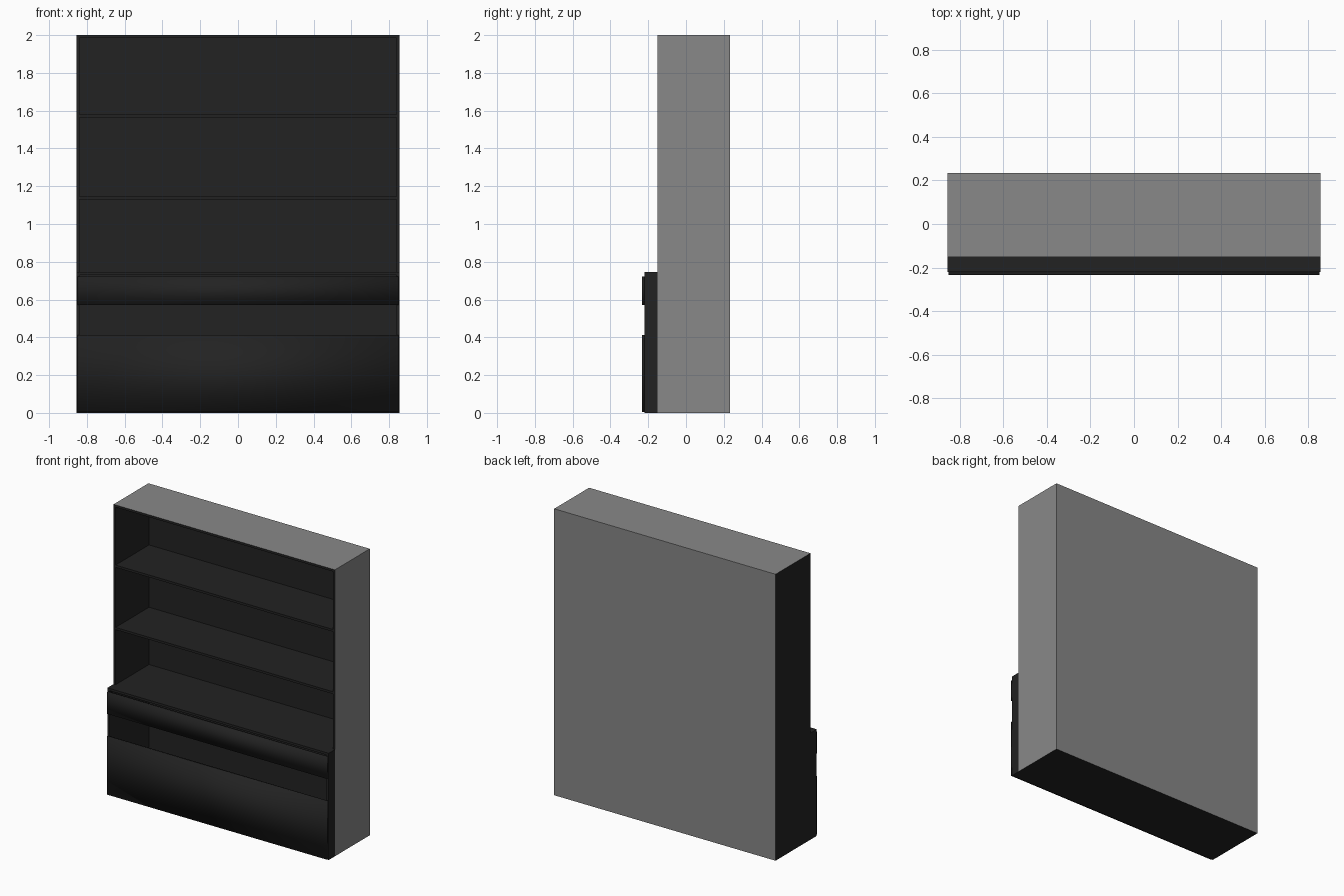
import bpy, bmesh
from mathutils import Vector

if "Cube" in bpy.data.objects:
    bpy.data.objects.remove(bpy.data.objects["Cube"])


def material(name, value):
    m = bpy.data.materials.new(name)
    m.diffuse_color = (value, value, value, 1)
    m.use_nodes = True
    m.node_tree.nodes["Principled BSDF"].inputs["Base Color"].default_value = m.diffuse_color
    return m


BLACK = material("black_wood", 0.016)
GREY = material("grey_outer", 0.246)

W, BACK, FRONT, LOW_FRONT, PANEL_FRONT = 0.855, 0.233, -0.152, -0.22, -0.233
T = 0.016            # board thickness
TOP, LEDGE = 2.0, 0.745
IN = W - T           # inner half width


def board(name, x, y, z, grey_dir=None, smooth=False):
    """Box from (min, max) ranges; faces pointing along any grey_dir are grey."""
    bm = bmesh.new()
    bmesh.ops.create_cube(bm, size=1)
    for v in bm.verts:
        v.co = Vector([r[0] if c < 0 else r[1] for c, r in zip(v.co, (x, y, z))])
    bm.normal_update()
    for f in bm.faces:
        f.smooth = smooth
        if any(f.normal.dot(Vector(d)) > 0.9 for d in grey_dir or []):
            f.material_index = 1
    me = bpy.data.meshes.new(name)
    bm.to_mesh(me)
    bm.free()
    me.materials.append(BLACK)
    me.materials.append(GREY)
    ob = bpy.data.objects.new(name, me)
    bpy.context.collection.objects.link(ob)
    return ob


RIGHT, UP, REAR = (1, 0, 0), (0, 0, 1), (0, 1, 0)

# Carcass: uprights, top and back, grey on the right, top and rear outsides
board("left_side", (-W, -IN), (FRONT, BACK), (0, TOP), [UP, REAR])
board("right_side", (IN, W), (FRONT, BACK), (0, TOP), [RIGHT, UP, REAR])
board("top_board", (-IN, IN), (FRONT, BACK), (TOP - T, TOP), [UP, REAR])
board("back_board", (-IN, IN), (BACK - T, BACK), (0, TOP - T), [REAR])

# Deeper lower cabinet: cheeks, floor and ledge
for side, x in (("left", (-W, -IN)), ("right", (IN, W))):
    board(side + "_lower_cheek", x, (LOW_FRONT, FRONT), (0, LEDGE))
board("floor_board", (-IN, IN), (LOW_FRONT, BACK - T), (0, T))
board("ledge_board", (-IN, IN), (LOW_FRONT, BACK - T), (LEDGE - T, LEDGE))

# Upper shelves
for i, z in enumerate((1.145, 1.58)):
    board(f"shelf_{i + 1}", (-IN, IN), (FRONT, BACK - T), (z - T, z))

# Front panels with an open slot between them, softly shaded
for name, z in (("lower_front_panel", (0.006, 0.412)), ("upper_front_panel", (0.57, 0.722))):
    board(name, (-0.85, 0.85), (PANEL_FRONT, LOW_FRONT), z, smooth=True)
